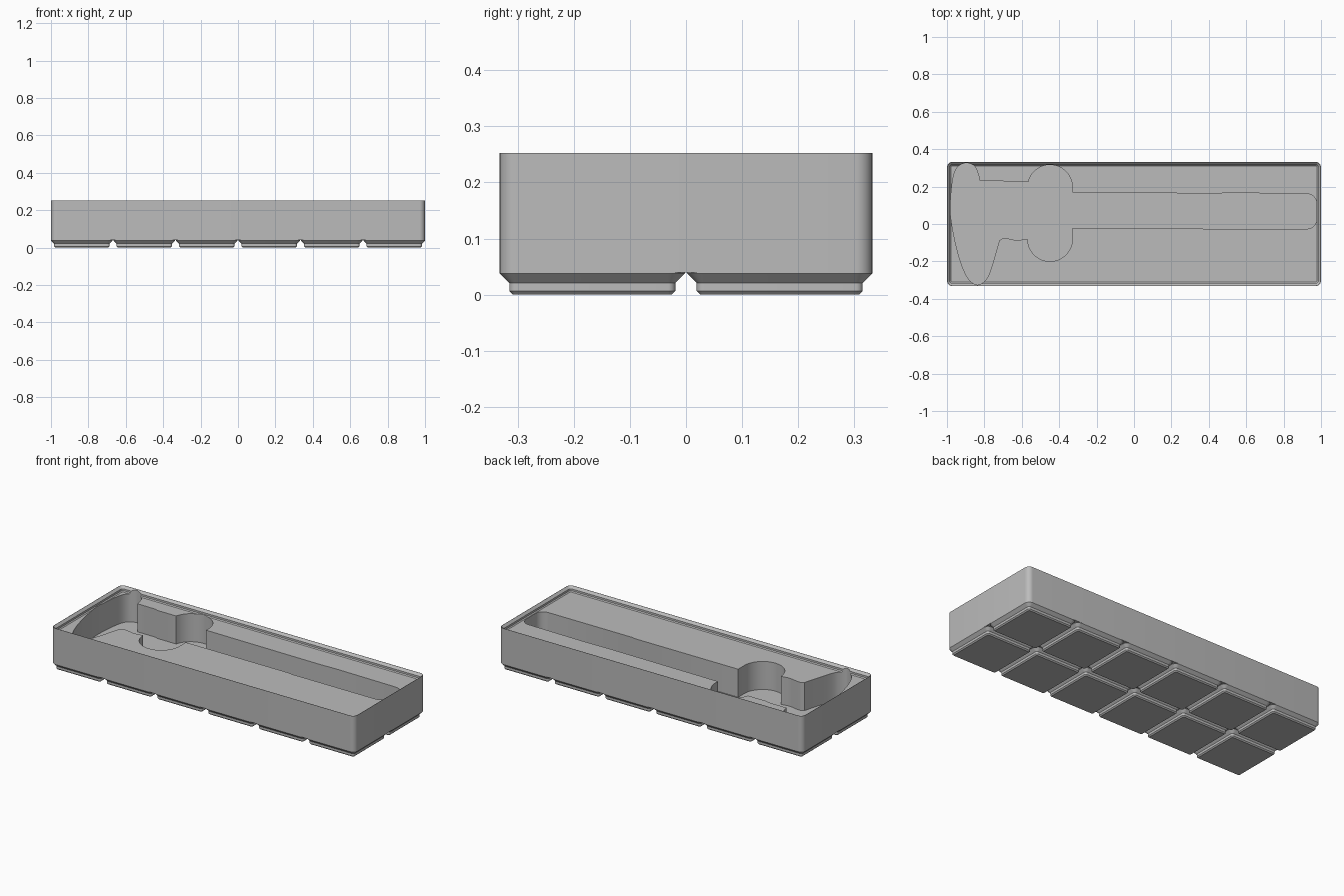
import bpy, bmesh, math
from mathutils import Vector

MM = 2 / 251.5            # model units per millimetre
PITCH = 42 * MM           # spacing of the feet
HALF_X, HALF_Y = 1.0, 83.5 / 2 * MM
FLOOR, TOP = 7 * MM, 32 * MM

cube = bpy.data.objects.get("Cube")
if cube:
    bpy.data.objects.remove(cube, do_unlink=True)

plastic = bpy.data.materials.new("grey plastic")
plastic.use_nodes = True
colour = (0.5, 0.5, 0.5, 1)
plastic.diffuse_color = colour
plastic.node_tree.nodes["Principled BSDF"].inputs["Base Color"].default_value = colour


def make_object(name, bm):
    bmesh.ops.recalc_face_normals(bm, faces=bm.faces)
    mesh = bpy.data.meshes.new(name)
    bm.to_mesh(mesh)
    bm.free()
    mesh.materials.append(plastic)
    obj = bpy.data.objects.new(name, mesh)
    bpy.context.collection.objects.link(obj)
    return obj


def activate(obj):
    bpy.ops.object.select_all(action='DESELECT')
    obj.select_set(True)
    bpy.context.view_layer.objects.active = obj


def arc(cx, cy, r, start, end, steps):
    angles = [math.radians(start + (end - start) * i / steps) for i in range(steps + 1)]
    return [(cx + r * math.cos(a), cy + r * math.sin(a)) for a in angles]


def rounded_rect(hx, hy, r, steps=8):
    corners = [(1, 1), (-1, 1), (-1, -1), (1, -1)]
    return [p for i, (sx, sy) in enumerate(corners)
            for p in arc(sx * (hx - r), sy * (hy - r), r, 90 * i, 90 * i + 90, steps)]


def loft(bm, loops):
    """Skin a stack of (outline, z) loops and cap both ends."""
    rings = [[bm.verts.new((x, y, z)) for x, y in pts] for pts, z in loops]
    for low, high in zip(rings, rings[1:]):
        for i in range(len(low)):
            j = (i + 1) % len(low)
            bm.faces.new((low[i], low[j], high[j], high[i]))
    bm.faces.new(rings[0])
    bm.faces.new(rings[-1])


def inset_loops(hx, hy, profile):
    """Rounded rectangles from (inset, height) pairs in millimetres."""
    return [(rounded_rect(hx - d * MM, hy - d * MM, max(3.75 - d, 0.8) * MM), z * MM)
            for d, z in profile]


def spline(points, steps=6):
    """Catmull-Rom curve through the points."""
    pts = [Vector(p) for p in points]
    pts = [2 * pts[0] - pts[1]] + pts + [2 * pts[-1] - pts[-2]]
    out = []
    for a, b, c, d in zip(pts, pts[1:], pts[2:], pts[3:]):
        for i in range(steps):
            t = i / steps
            out.append(tuple(0.5 * (2 * b + (c - a) * t + (2 * a - 5 * b + 4 * c - d) * t ** 2
                                    + (3 * b - a - 3 * c + d) * t ** 3)))
    return out + [tuple(points[-1])]


# Bin body: outer wall, stepped stacking lip and solid infill
bm = bmesh.new()
loft(bm, inset_loops(HALF_X, HALF_Y, [(0, 5), (0, 31.8), (0.2, 31.8), (1.9, 30.1),
                                      (1.9, 28.7), (2.6, 28)]))
body = make_object("bin_body", bm)

# Tool-shaped pocket outline, counter-clockwise from the handle's lower inner end
handle = ([(-0.329, -0.021), (0.35, -0.021), (0.37, -0.026)]
          + arc(0.926, 0.024, 0.05, -90, 0, 6) + arc(0.926, 0.111, 0.05, 0, 90, 6)
          + [(0.55, 0.166), (0.4, 0.163), (-0.329, 0.169)])
grip_back = arc(-0.449, 0.196, 0.12, 0, 166, 20)
neck_back = [(-0.567, 0.225), (-0.69, 0.225), (-0.705, 0.232), (-0.826, 0.233)]
head = spline([(-0.828, 0.25), (-0.85, 0.306), (-0.896, 0.326), (-0.944, 0.303),
               (-0.968, 0.24), (-0.981, 0.105), (-0.976, 0.015), (-0.95, -0.12),
               (-0.917, -0.23), (-0.88, -0.3), (-0.837, -0.325), (-0.8, -0.306),
               (-0.773, -0.264), (-0.741, -0.162), (-0.72, -0.087)])
neck_front = [(-0.7, -0.076), (-0.676, -0.077), (-0.64, -0.085), (-0.612, -0.086), (-0.57, -0.079)]
grip_front = arc(-0.449, -0.08, 0.12, 180, 360, 20)
outline = handle + grip_back + neck_back + head + neck_front + grip_front

bm = bmesh.new()
loft(bm, [(outline, FLOOR), (outline, TOP + 0.1)])
cutter = make_object("pocket_cutter", bm)
cutter.hide_render = True
cut = body.modifiers.new("pocket", 'BOOLEAN')
cut.operation, cut.solver, cut.object = 'DIFFERENCE', 'EXACT', cutter
activate(body)
bpy.ops.object.modifier_apply(modifier=cut.name)
bpy.data.objects.remove(cutter, do_unlink=True)
bpy.ops.object.shade_smooth_by_angle(angle=math.radians(30))

# Grid of stepped feet
half = 41.5 / 2 * MM
for col in range(6):
    for row in range(2):
        bm = bmesh.new()
        loft(bm, inset_loops(half, half, [(2.95, 0), (2.15, 0.8), (2.15, 2.6), (0, 4.75), (0, 5)]))
        foot = make_object(f"foot_{col + 1}_{row + 1}", bm)
        foot.location = ((col - 2.5) * PITCH, (row - 0.5) * PITCH, 0)
        activate(foot)
        bpy.ops.object.shade_smooth_by_angle(angle=math.radians(30))
